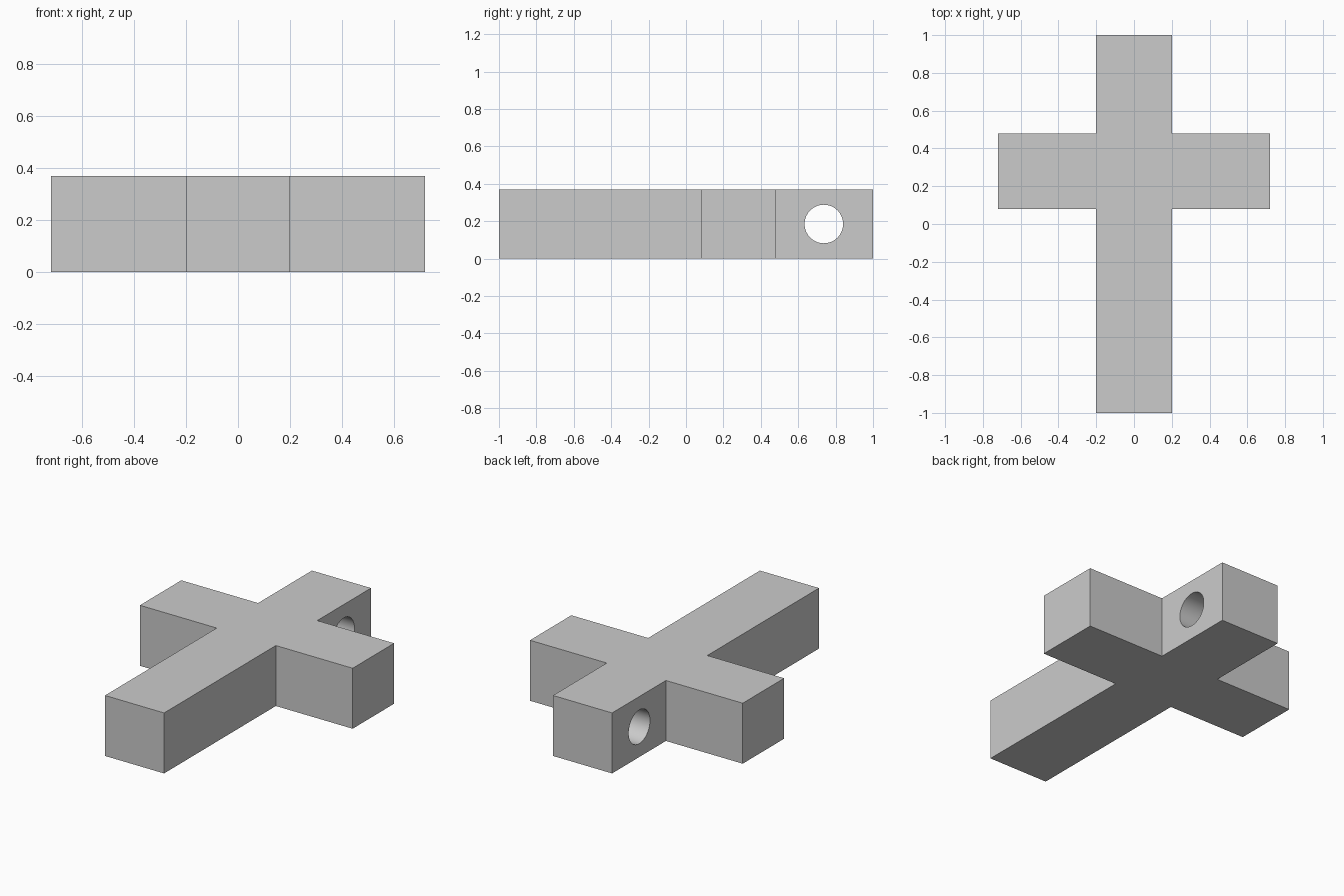
import bpy
import bmesh
import math

cube = bpy.data.objects.get("Cube")
if cube:
    bpy.data.objects.remove(cube, do_unlink=True)

HEIGHT = 0.37
BEAM = 0.2            # half width of the long beam
SPAN = 0.72           # half length of the crossbar
ARM_BACK, ARM_FRONT = 0.48, 0.08
HOLE_Y, HOLE_R = 0.737, 0.103

grey = bpy.data.materials.new("plain_grey")
grey.use_nodes = True
colour = (0.6, 0.6, 0.6, 1)
grey.diffuse_color = colour
grey.node_tree.nodes["Principled BSDF"].inputs["Base Color"].default_value = colour

# Cross body: half outline mirrored in x, then extruded upwards
half = [(BEAM, -1), (BEAM, ARM_FRONT), (SPAN, ARM_FRONT),
        (SPAN, ARM_BACK), (BEAM, ARM_BACK), (BEAM, 1)]
outline = half + [(-x, y) for x, y in reversed(half)]
bm = bmesh.new()
base = bm.faces.new([bm.verts.new((x, y, 0)) for x, y in outline])
top = bmesh.ops.extrude_face_region(bm, geom=[base])["geom"]
bmesh.ops.translate(bm, vec=(0, 0, HEIGHT),
                    verts=[v for v in top if isinstance(v, bmesh.types.BMVert)])
bmesh.ops.recalc_face_normals(bm, faces=bm.faces)
mesh = bpy.data.meshes.new("cross_body")
bm.to_mesh(mesh)
bm.free()
body = bpy.data.objects.new("cross_body", mesh)
bpy.context.collection.objects.link(body)
mesh.materials.append(grey)

# Round hole running sideways through the short end
bpy.ops.mesh.primitive_cylinder_add(vertices=64, radius=HOLE_R, depth=1,
                                    location=(0, HOLE_Y, HEIGHT / 2),
                                    rotation=(0, math.pi / 2, 0))
cutter = bpy.context.object
cutter.name = "hole_cutter"
cutter.data.materials.append(grey)
hole = body.modifiers.new("cord_hole", "BOOLEAN")
hole.operation = "DIFFERENCE"
hole.solver = "EXACT"
hole.object = cutter

# Apply the cut, drop the cutter and smooth only the bore
bpy.ops.object.select_all(action="DESELECT")
body.select_set(True)
bpy.context.view_layer.objects.active = body
bpy.ops.object.modifier_apply(modifier=hole.name)
bpy.data.objects.remove(cutter, do_unlink=True)
bpy.ops.object.shade_smooth_by_angle(angle=math.radians(30))
